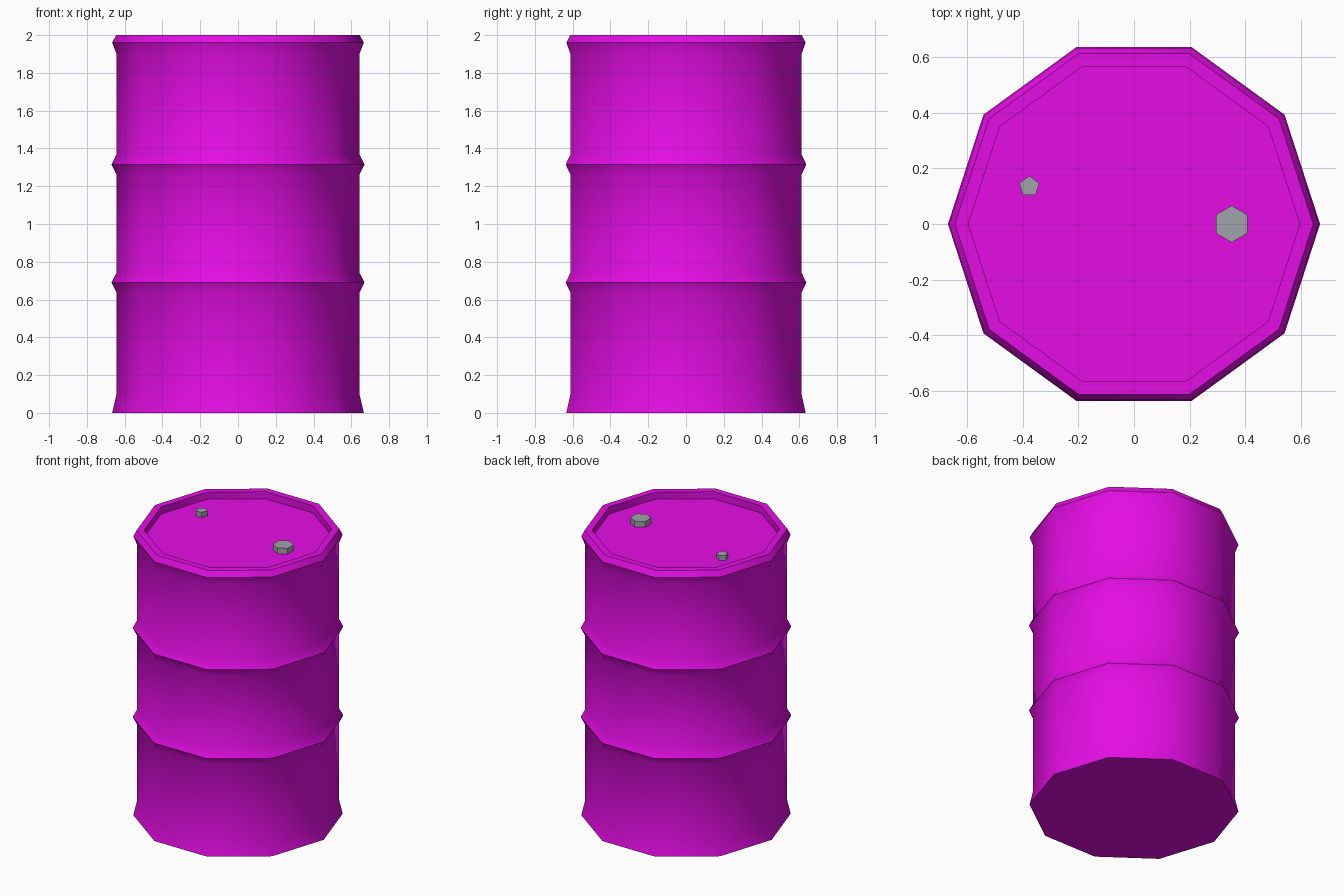
import bpy, bmesh, math

if "Cube" in bpy.data.objects:
    bpy.data.objects.remove(bpy.data.objects["Cube"])

SIDES = 10


def make_material(name, rgb):
    mat = bpy.data.materials.new(name)
    mat.diffuse_color = (*rgb, 1.0)
    mat.use_nodes = True
    mat.node_tree.nodes["Principled BSDF"].inputs["Base Color"].default_value = mat.diffuse_color
    return mat


def lathe(name, profile, sides, mat):
    """Spin a (radius, z) profile into a closed solid capped at both ends."""
    bm = bmesh.new()
    rings = []
    for r, z in profile:
        rings.append([bm.verts.new((r * math.cos(2 * math.pi * i / sides),
                                    r * math.sin(2 * math.pi * i / sides), z))
                      for i in range(sides)])
    for low, high in zip(rings, rings[1:]):
        for i in range(sides):
            j = (i + 1) % sides
            bm.faces.new((low[i], low[j], high[j], high[i]))
    bm.faces.new(list(reversed(rings[0])))
    bm.faces.new(rings[-1])
    mesh = bpy.data.meshes.new(name)
    bm.to_mesh(mesh)
    bm.free()
    mesh.materials.append(mat)
    obj = bpy.data.objects.new(name, mesh)
    bpy.context.collection.objects.link(obj)
    return obj


def plug(name, sides, radius, x, y, bottom, top, mat):
    bpy.ops.mesh.primitive_cylinder_add(
        vertices=sides, radius=radius, depth=top - bottom,
        location=(x, y, (top + bottom) / 2))
    obj = bpy.context.object
    obj.name = name
    obj.data.materials.append(mat)


paint = make_material("magenta paint", (0.78, 0.004, 0.78))
metal = make_material("grey metal", (0.35, 0.37, 0.40))

# Drum: flared foot, two raised hoops, rolled rim and sunken lid
WALL, HOOP, LID_Z = 0.643, 0.67, 1.95
profile = [(0.666, 0.0), (WALL, 0.10)]
for z in (0.69, 1.315):
    profile += [(WALL, z - 0.052), (HOOP, z), (WALL, z + 0.052)]
profile += [(WALL, 1.90), (0.666, 1.96), (0.645, 2.0),
            (0.597, 2.0), (0.597, LID_Z)]
drum = lathe("drum", profile, SIDES, paint)

bpy.ops.object.select_all(action='DESELECT')
drum.select_set(True)
bpy.context.view_layer.objects.active = drum
bpy.ops.object.shade_smooth_by_angle(angle=math.radians(40))

# Bung plugs on the lid
plug("large_plug", 6, 0.066, 0.352, 0.0, LID_Z - 0.01, 1.99, metal)
plug("small_plug", 5, 0.038, -0.377, 0.135, LID_Z - 0.01, 1.985, metal)
